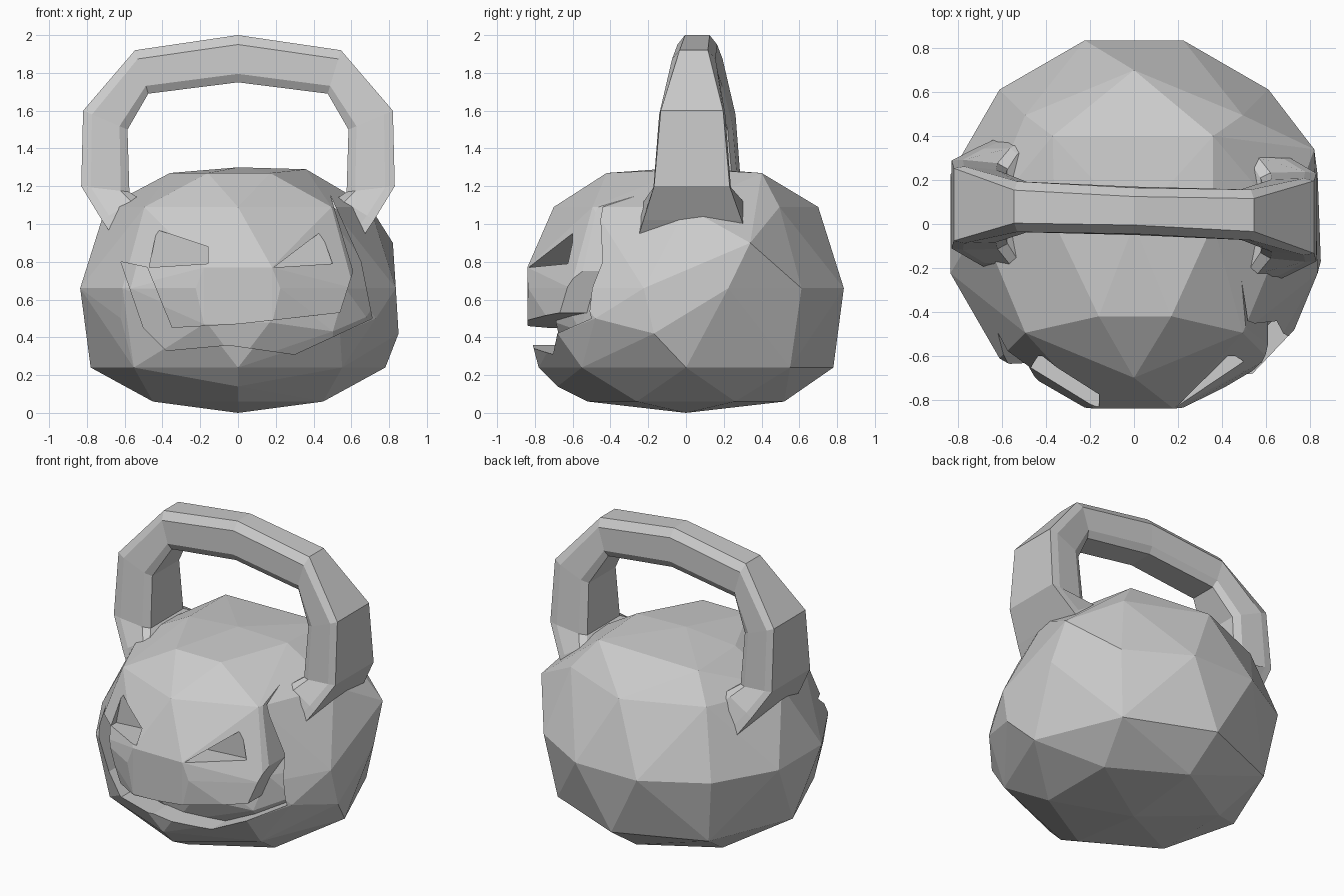
import bpy, bmesh
from math import cos, sin, radians
from mathutils import Vector

if "Cube" in bpy.data.objects:
    bpy.data.objects.remove(bpy.data.objects["Cube"])


def finish(name, bm):
    bmesh.ops.recalc_face_normals(bm, faces=bm.faces)
    me = bpy.data.meshes.new(name)
    bm.to_mesh(me)
    bm.free()
    ob = bpy.data.objects.new(name, me)
    bpy.context.collection.objects.link(ob)
    return ob


def ball(name, scale=(1, 1, 1)):
    # rings: height, radius, count, phase in degrees
    rings = [(0, 0, 1, 0), (0.06, 0.52, 6, 30), (0.24, 0.78, 8, 0), (0.66, 0.865, 12, 15),
             (1.09, 0.70, 8, 0), (1.3, 0, 1, 0)]
    pts = [Vector((r * cos(radians(p + 360 * i / n)), r * sin(radians(p + 360 * i / n)), z))
           for z, r, n, p in rings for i in range(n)]
    # flat face plane at the front, uneven crown and side bulges
    pts += [Vector((s * 0.18, -0.84, z)) for s in (-1, 1) for z in (0.47, 0.77)]
    pts += [Vector(p) for p in [
        (-0.16, -0.42, 1.27), (0.17, -0.42, 1.27), (0.36, 0.4, 1.27), (-0.37, 0.4, 1.26),
        (0.36, 0, 1.29), (-0.36, 0, 1.27), (0.82, 0.34, 0.9), (0.85, -0.17, 0.42),
        (0.73, -0.48, 0.5), (0, -0.68, 0.14), (0.54, -0.68, 0.42), (-0.62, -0.55, 0.5)]]
    bm = bmesh.new()
    mid = Vector((0, 0, 0.65))
    for p in pts:
        bm.verts.new(mid + (p - mid) * Vector(scale))
    res = bmesh.ops.convex_hull(bm, input=list(bm.verts))
    junk = set(res["geom_interior"] + res["geom_unused"])
    bmesh.ops.delete(bm, geom=[v for v in bm.verts if v in junk], context='VERTS')
    return finish(name, bm)


def prism(name, outline, y0=-1.1, y1=-0.2):
    bm = bmesh.new()
    face = bm.faces.new([bm.verts.new((x, y0, z)) for x, z in outline])
    ext = bmesh.ops.extrude_face_region(bm, geom=[face])
    for v in ext["geom"]:
        if isinstance(v, bmesh.types.BMVert):
            v.co.y = y1
    bmesh.ops.triangulate(bm, faces=bm.faces)
    return finish(name, bm)


def boolean(target, tool, op):
    m = target.modifiers.new(op, 'BOOLEAN')
    m.object, m.operation, m.solver = tool, op, 'EXACT'
    bpy.context.view_layer.objects.active = target
    bpy.ops.object.modifier_apply(modifier=m.name)


# round weight
body = ball("weight_body")

# handle: stations of outer x,z / inner x,z / outer half width / inner half width / outer bevel
half = [(0.64, 0.9, 0.42, 1.06, 0.3, 0.3, 0), (0.72, 1.02, 0.53, 1.14, 0.26, 0.24, 0),
        (0.83, 1.2, 0.575, 1.17, 0.2, 0.17, 0.005), (0.82, 1.6, 0.585, 1.5, 0.165, 0.14, 0.01),
        (0.545, 1.92, 0.475, 1.69, 0.075, 0.09, 0.04)]
stations = [(-1, *s) for s in half] + [(1, 0, 2, 0, 1.75, 0.065, 0.085, 0.04)] + [(1, *s) for s in reversed(half)]
bm = bmesh.new()
loops = []
for side, ox, oz, ix, iz, wo, wi, bev in stations:
    o, i = Vector((ox * side, 0, oz)), Vector((ix * side, 0, iz))
    loop = []
    for t, w in ((0, -wo), (0.2, -wo - bev), (0.82, -wi - 0.025), (1, -wi),
                 (1, wi), (0.82, wi + 0.025), (0.2, wo + bev), (0, wo)):
        p = o.lerp(i, t)
        p.y = 0.06 + w - 0.035 * p.x
        loop.append(bm.verts.new(p))
    loops.append(loop)
for a, b in zip(loops, loops[1:]):
    for k in range(8):
        bm.faces.new((a[k], a[(k + 1) % 8], b[(k + 1) % 8], b[k]))
bm.faces.new(loops[0])
bm.faces.new(loops[-1])
handle = finish("handle", bm)

# smiling mouth groove, with a floor that follows the ball
mouth = prism("mouth_cutter", [
    (-0.62, 0.8), (-0.5, 0.45), (-0.38, 0.33), (-0.05, 0.36), (0.3, 0.31), (0.71, 0.5),
    (0.65, 0.8), (0.49, 1.15), (0.61, 0.75), (0.54, 0.53), (0, 0.47), (-0.35, 0.45), (-0.48, 0.77)])
core = ball("mouth_floor", (0.93, 0.82, 0.95))
boolean(mouth, core, 'DIFFERENCE')

# slanted eye sockets
eyes = [prism("left_eye_cutter", [(-0.43, 0.97), (-0.16, 0.88), (-0.16, 0.79), (-0.47, 0.77)], y1=-0.6),
        prism("right_eye_cutter", [(0.44, 0.96), (0.19, 0.77), (0.5, 0.79)], y1=-0.6)]

for cutter in [mouth] + eyes:
    boolean(body, cutter, 'DIFFERENCE')
boolean(body, handle, 'UNION')
for helper in [mouth, core, handle] + eyes:
    bpy.data.objects.remove(helper, do_unlink=True)
body.name = "kettlebell"
